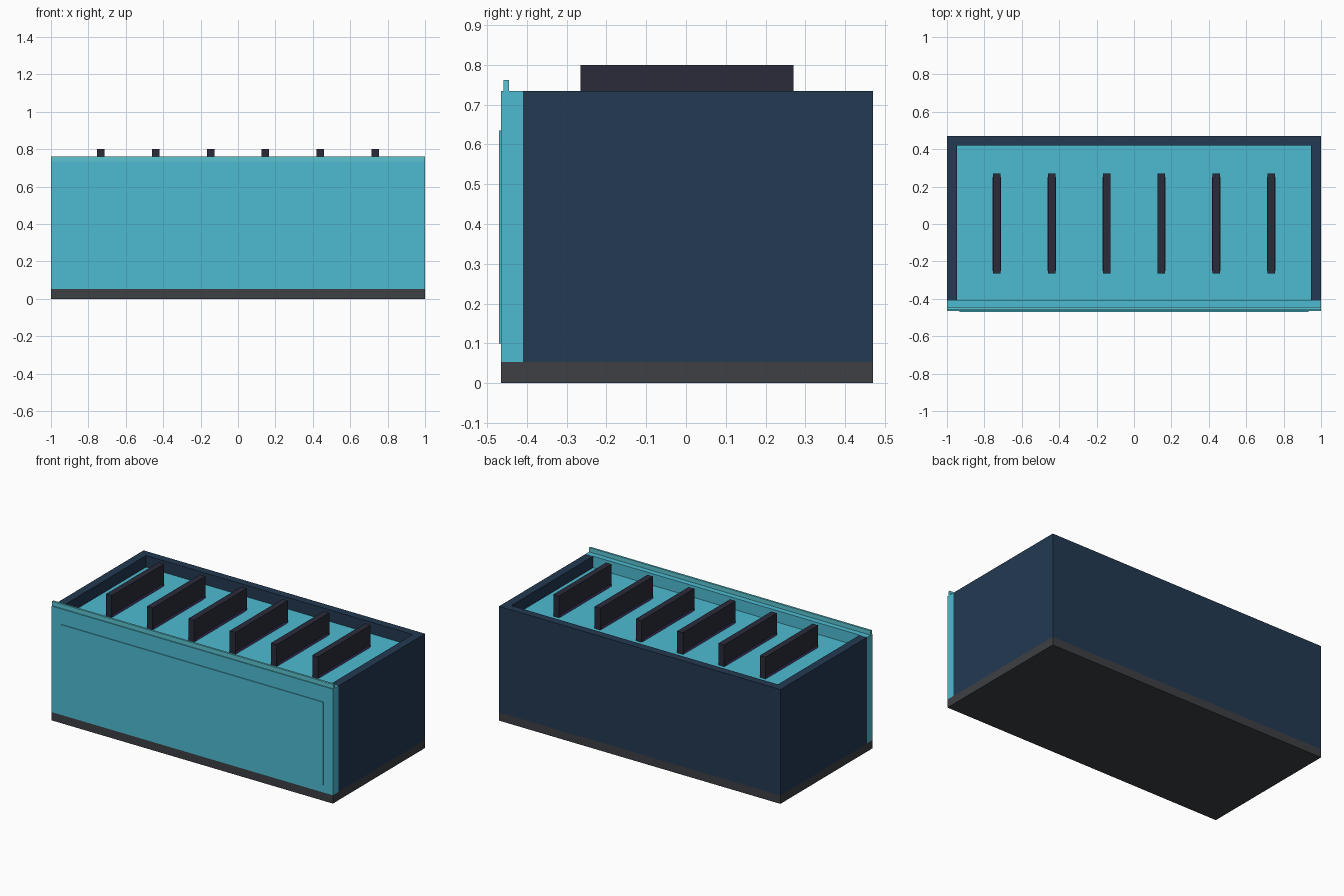
import bpy

if "Cube" in bpy.data.objects:
    bpy.data.objects.remove(bpy.data.objects["Cube"])


def material(name, color):
    m = bpy.data.materials.new(name)
    m.diffuse_color = (*color, 1)
    m.use_nodes = True
    m.node_tree.nodes["Principled BSDF"].inputs["Base Color"].default_value = m.diffuse_color
    return m


NAVY = material("navy", (0.017, 0.041, 0.083))
CYAN = material("cyan", (0.073, 0.5, 0.64))
LIGHT = material("light_cyan", (0.11, 0.56, 0.64))
GREY = material("base_grey", (0.047, 0.05, 0.056))
DARK = material("fin_dark", (0.024, 0.024, 0.043))
PURPLE = material("purple", (0.09, 0.06, 0.2))


def box(name, x, y, z, mat):
    """Axis-aligned box from (min, max) ranges."""
    bpy.ops.mesh.primitive_cube_add(
        size=1, location=[(r[0] + r[1]) / 2 for r in (x, y, z)])
    ob = bpy.context.object
    ob.name = name
    ob.scale = [r[1] - r[0] for r in (x, y, z)]
    bpy.ops.object.transform_apply(location=False, rotation=False, scale=True)
    ob.data.materials.append(mat)
    return ob


BASE, TOP, FLOOR = 0.053, 0.734, 0.66

# base plate and walls
box("base", (-1, 1), (-0.465, 0.47), (0, BASE), GREY)
box("back_wall", (-1, 1), (0.42, 0.47), (BASE, TOP), NAVY)
for side, x in (("left", (-1, -0.947)), ("right", (0.947, 1))):
    box(side + "_wall", x, (-0.41, 0.42), (BASE, TOP), NAVY)

# front face with raised panel and top lip
box("front_wall", (-1, 1), (-0.465, -0.41), (BASE, TOP), CYAN)
box("front_panel", (-0.932, 0.932), (-0.47, -0.465), (0.10, 0.635), CYAN)
box("front_lip", (-1, 1), (-0.458, -0.445), (TOP, 0.762), LIGHT)

# recessed inner deck
box("inner_deck", (-0.947, 0.947), (-0.41, 0.42), (FLOOR - 0.03, FLOOR), CYAN)

# row of divider fins with a thin strip at each foot
for i in range(6):
    cx = (i - 2.5) * 0.2935
    box(f"fin_{i + 1}", (cx - 0.02, cx + 0.02), (-0.265, 0.27), (FLOOR, 0.80), DARK)
    box(f"fin_strip_{i + 1}", (cx - 0.022, cx + 0.022), (-0.25, 0.25),
        (FLOOR, FLOOR + 0.015), PURPLE)
